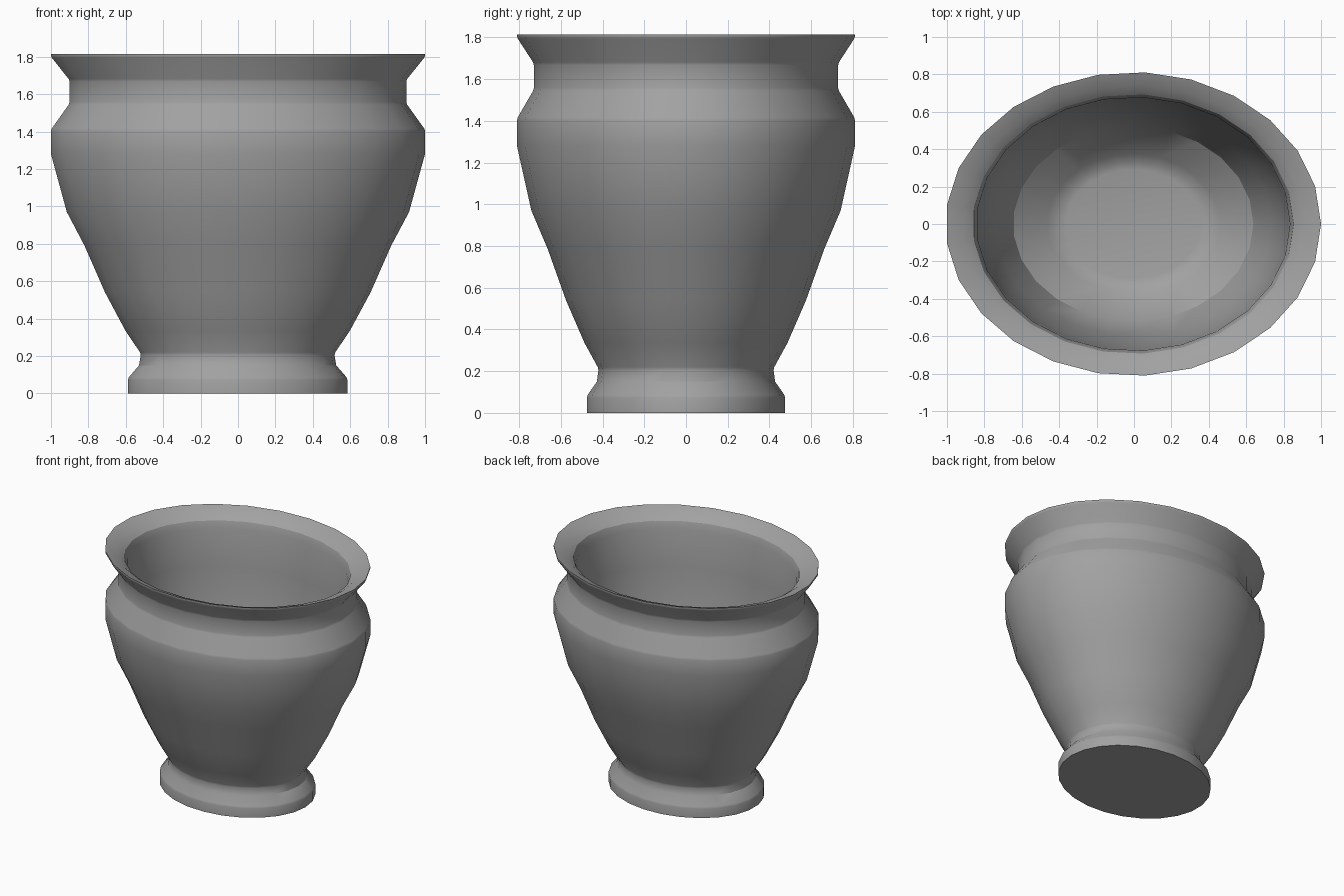
import bpy
import bmesh
from math import cos, sin, pi, radians
from mathutils import Vector

SIDES = 25
WIDTH = 1.004   # an odd number of sides is slightly narrower than its circle
SHIFT = -0.004  # and sits slightly off centre
DEPTH = 0.812   # oval plan

if "Cube" in bpy.data.objects:
    bpy.data.objects.remove(bpy.data.objects["Cube"], do_unlink=True)

stone = bpy.data.materials.new("grey stone")
stone.use_nodes = True
grey = (0.36, 0.36, 0.36, 1)
stone.diffuse_color = grey
stone.node_tree.nodes["Principled BSDF"].inputs["Base Color"].default_value = grey


def soften(profile, size=0.008):
    """Cut the sharp corners of a profile so they catch a soft highlight."""
    points = [Vector(p) for p in profile]
    result = [points[0]]
    for before, corner, after in zip(points, points[1:], points[2:]):
        a, b = before - corner, after - corner
        if a.angle(-b) > radians(34):
            result += [corner + side.normalized() * min(size, side.length / 3) for side in (a, b)]
        else:
            result.append(corner)
    return result + [points[-1]]


def oval_lathe(name, profile):
    """Revolve (radius, height) points around z, closing both ends with a cap."""
    bm = bmesh.new()
    angles = [2 * pi * i / SIDES for i in range(SIDES)]
    rings = [[bm.verts.new((r * WIDTH * cos(a) + SHIFT, r * DEPTH * sin(a), z)) for a in angles]
             for r, z in profile]
    for low, high in zip(rings, rings[1:]):
        for i in range(SIDES):
            j = (i + 1) % SIDES
            bm.faces.new((low[i], low[j], high[j], high[i]))
    bm.faces.new(rings[0][::-1])
    bm.faces.new(rings[-1])
    bmesh.ops.recalc_face_normals(bm, faces=bm.faces)
    mesh = bpy.data.meshes.new(name)
    bm.to_mesh(mesh)
    bm.free()
    mesh.materials.append(stone)
    obj = bpy.data.objects.new(name, mesh)
    bpy.context.collection.objects.link(obj)
    bpy.ops.object.select_all(action="DESELECT")
    obj.select_set(True)
    bpy.context.view_layer.objects.active = obj
    bpy.ops.object.shade_smooth_by_angle(angle=radians(30))


# Stepped foot
foot = [(0.587, 0), (0.587, 0.08), (0.527, 0.15), (0.517, 0.212)]

# Outer wall from the foot to the flared lip
outside = [(0.6, 0.335), (0.71, 0.54), (0.82, 0.79), (0.915, 0.97), (1, 1.28),
           (1, 1.41), (0.9, 1.55), (0.9, 1.675), (1, 1.8), (1, 1.815)]

# Rolled lip and steep inner wall
inside = [(0.91, 1.785), (0.855, 1.745), (0.835, 1.69), (0.828, 1.4),
          (0.8, 1.1), (0.735, 0.8)]

# Rounded basin floor
basin = [(0.64, 0.54), (0.46, 0.4), (0.41, 0.37), (0.36, 0.36)]

oval_lathe("pot", soften(foot + outside) + inside + basin)
